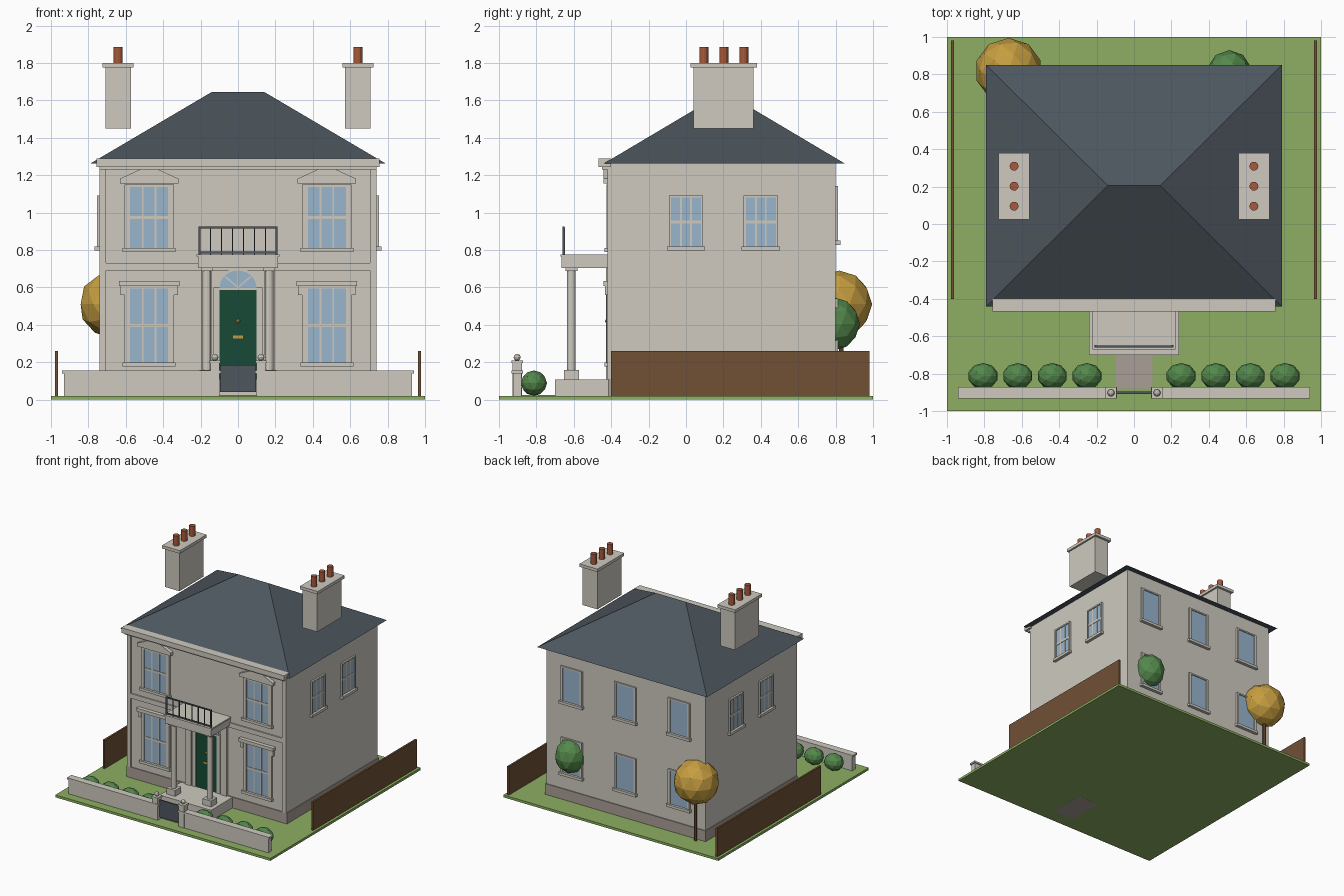
import bpy, bmesh, math
from mathutils import Matrix, Vector

cube = bpy.data.objects.get("Cube")
if cube:
    bpy.data.objects.remove(cube, do_unlink=True)


def material(name, r, g, b):
    m = bpy.data.materials.new(name)
    m.use_nodes = True
    col = [(c / 255) ** 2.2 for c in (r, g, b)] + [1]
    m.diffuse_color = col
    bsdf = m.node_tree.nodes["Principled BSDF"]
    bsdf.inputs["Base Color"].default_value = col
    bsdf.inputs["Roughness"].default_value = 0.8
    return m


STONE = material("pale stone", 205, 201, 191)
SLATE = material("slate grey", 78, 87, 94)
GRASS = material("lawn green", 140, 173, 98)
LEAF = material("leaf green", 84, 135, 76)
GOLD = material("autumn gold", 196, 156, 66)
GLASS = material("window blue", 152, 180, 204)
DOOR = material("door green", 30, 75, 58)
CLAY = material("terracotta", 165, 90, 62)
BROWN = material("timber brown", 112, 82, 56)
TAUPE = material("taupe", 168, 157, 149)


def finish(name, bm, mat, matrix=Matrix()):
    bmesh.ops.transform(bm, matrix=matrix, verts=bm.verts)
    bmesh.ops.recalc_face_normals(bm, faces=bm.faces)
    me = bpy.data.meshes.new(name)
    bm.to_mesh(me)
    bm.free()
    me.materials.append(mat)
    ob = bpy.data.objects.new(name, me)
    bpy.context.collection.objects.link(ob)
    return ob


def boxes(name, mat, parts, matrix=Matrix()):
    """Each part is (x0, x1, y0, y1, z0, z1)."""
    bm = bmesh.new()
    for x0, x1, y0, y1, z0, z1 in parts:
        size = Matrix.Diagonal((x1 - x0, y1 - y0, z1 - z0, 1))
        mid = Matrix.Translation(((x0 + x1) / 2, (y0 + y1) / 2, (z0 + z1) / 2))
        bmesh.ops.create_cube(bm, size=1, matrix=mid @ size)
    return finish(name, bm, mat, matrix)


def cylinder(name, mat, x, y, z0, z1, r, sides=12):
    bm = bmesh.new()
    bmesh.ops.create_cone(bm, cap_ends=True, segments=sides, radius1=r, radius2=r,
                          depth=z1 - z0, matrix=Matrix.Translation((x, y, (z0 + z1) / 2)))
    return finish(name, bm, mat)


def ball(name, mat, loc, scale, detail=2):
    bm = bmesh.new()
    bmesh.ops.create_icosphere(bm, subdivisions=detail, radius=1)
    return finish(name, bm, mat, Matrix.Translation(loc) @ Matrix.Diagonal((*scale, 1)))


def prism(name, mat, outline, y0, y1, matrix=Matrix()):
    """Extrude an x-z outline from y0 to y1."""
    bm = bmesh.new()
    face = bm.faces.new([bm.verts.new((x, y0, z)) for x, z in outline])
    ext = bmesh.ops.extrude_face_region(bm, geom=[face])
    moved = [v for v in ext["geom"] if isinstance(v, bmesh.types.BMVert)]
    bmesh.ops.translate(bm, vec=(0, y1 - y0, 0), verts=moved)
    return finish(name, bm, mat, matrix)


def window(name, origin, angle, w, z0, z1, bars=True, trim=0.03, hood=None):
    """Window on a wall whose outside is local -y; w is half the glass width."""
    M = Matrix.Translation(origin) @ Matrix.Rotation(math.radians(angle), 4, 'Z')
    o = w + trim
    boxes(name + "_glass", GLASS, [(-w, w, -0.006, 0.01, z0, z1)], M)
    frame = [(s * (w + trim / 2) - trim / 2, s * (w + trim / 2) + trim / 2, -0.014, 0.01, z0, z1)
             for s in (-1, 1)]
    frame.append((-o, o, -0.014, 0.01, z1, z1 + 0.012))
    frame.append((-o - 0.01, o + 0.01, -0.026, 0.01, z0 - 0.022, z0))
    if bars:
        zm = (z0 + z1) / 2
        frame.append((-w, w, -0.01, 0.01, zm - 0.009, zm + 0.009))
        frame += [(s * w / 3 - 0.005, s * w / 3 + 0.005, -0.009, 0.01, z0, z1) for s in (-1, 1)]
    if hood == "flat":
        frame.append((-o - 0.03, o + 0.03, -0.032, 0.01, z1 + 0.012, z1 + 0.04))
        frame += [(s * (o + 0.008) - 0.014, s * (o + 0.008) + 0.014, -0.022, 0.01, z1 - 0.035, z1 + 0.012)
                  for s in (-1, 1)]
    boxes(name + "_frame", STONE, frame, M)
    if hood == "pediment":
        e, z = o + 0.025, z1 + 0.018
        prism(name + "_pediment", STONE,
              [(-e, z), (e, z), (e, z + 0.026), (0.05, z + 0.075), (-0.05, z + 0.075), (-e, z + 0.026)],
              -0.03, 0.01, M)


# Garden
boxes("lawn", GRASS, [(-1, 1, -1, 1, 0, 0.02)])
boxes("path", TAUPE, [(-0.1, 0.1, -0.88, -0.57, -0.0005, 0.026)])
for s, side in ((1, "left"), (-1, "right")):
    boxes(side + "_fence", BROWN, [(s * 0.97 - 0.008, s * 0.97 + 0.008, -0.4, 0.98, 0.02, 0.26)])
    a, b = sorted((s * 0.1, s * 0.93))
    boxes(side + "_garden_wall", STONE, [(a, b, -0.925, -0.88, 0.02, 0.14),
                                         (a - 0.01, b + 0.01, -0.932, -0.872, 0.14, 0.155)])
    x = s * 0.123
    boxes(side + "_gate_pier", STONE, [(x - 0.025, x + 0.025, -0.928, -0.878, 0.02, 0.195),
                                       (x - 0.03, x + 0.03, -0.934, -0.872, 0.195, 0.21)])
    ball(side + "_pier_ball", STONE, (x, -0.903, 0.226), (0.019,) * 3)
    for i in range(4):
        ball(f"{side}_hedge_bush_{i + 1}", LEAF, (s * (0.252 + i * 0.185), -0.813, 0.088),
             (0.081, 0.07, 0.068))
boxes("gate", SLATE, [(-0.095, 0.095, -0.908, -0.896, 0.04, 0.185)])
ball("back_bush", LEAF, (0.51, 0.79, 0.405), (0.125, 0.14, 0.142))
ball("autumn_tree_crown", GOLD, (-0.67, 0.82, 0.51), (0.18, 0.175, 0.18))
cylinder("autumn_tree_trunk", BROWN, -0.67, 0.83, 0.01, 0.4, 0.013, 8)

# House body with plinth, corner strips, string course and parapet
boxes("house_walls", STONE, [(-0.74, 0.74, -0.41, 0.8, 0.02, 1.265)])
boxes("plinth", TAUPE, [(-0.747, 0.747, -0.417, 0.807, 0.015, 0.11)])
boxes("front_trim", STONE, [(-0.74, -0.705, -0.42, -0.4, 0.11, 1.24),
                            (0.705, 0.74, -0.42, -0.4, 0.11, 1.24),
                            (-0.705, 0.705, -0.42, -0.4, 0.69, 0.73)])
boxes("parapet", STONE, [(-0.74, 0.74, -0.45, -0.405, 1.23, 1.245),
                         (-0.757, 0.757, -0.468, -0.4, 1.245, 1.288)])

# Hipped roof
bm = bmesh.new()
corners = [bm.verts.new((x, y, 1.262)) for x, y in ((-0.79, -0.44), (0.79, -0.44), (0.79, 0.85), (-0.79, 0.85))]
ridge = [bm.verts.new((x, 0.205, 1.645)) for x in (-0.14, 0.14)]
a, b, c, d = corners
for f in ((d, c, b, a), (a, b, ridge[1], ridge[0]), (b, c, ridge[1]),
          (c, d, ridge[0], ridge[1]), (d, a, ridge[0])):
    bm.faces.new(f)
finish("roof", bm, SLATE)

# Chimneys
for s, side in ((1, "left"), (-1, "right")):
    x = s * 0.641
    boxes(side + "_chimney", STONE, [(x - 0.068, x + 0.068, 0.04, 0.36, 1.45, 1.775),
                                     (x - 0.083, x + 0.083, 0.025, 0.38, 1.775, 1.8)])
    for i in range(3):
        cylinder(f"{side}_chimney_pot_{i + 1}", CLAY, x, 0.095 + i * 0.107, 1.795, 1.885, 0.024)

# Windows
for s, side in ((1, "left"), (-1, "right")):
    window(side + "_lower_window", (s * 0.475, -0.41, 0), 0, 0.102, 0.198, 0.595, hood="flat")
    window(side + "_upper_window", (s * 0.475, -0.41, 0), 0, 0.102, 0.81, 1.137, hood="pediment")
    for y, place in ((0, "front"), (0.4, "back")):
        window(f"{side}_side_{place}_window", (s * 0.74, y, 0), s * 90, 0.08, 0.82, 1.08, trim=0.012)
for i, x in enumerate((-0.5, 0, 0.5)):
    for z, floor in ((0.25, "lower"), (0.85, "upper")):
        window(f"back_{floor}_window_{i + 1}", (x, 0.8, 0), 180, 0.08, z, z + 0.28, bars=False, trim=0.02)

# Front door with fanlight
boxes("door", DOOR, [(-0.098, 0.098, -0.419, -0.4, 0.11, 0.585)])
boxes("door_surround", STONE, [(-0.13, -0.098, -0.426, -0.4, 0.11, 0.6), (0.098, 0.13, -0.426, -0.4, 0.11, 0.6),
                               (-0.13, 0.13, -0.426, -0.4, 0.585, 0.6)])
arc = [(math.cos(math.pi * i / 16), math.sin(math.pi * i / 16)) for i in range(17)]
prism("fanlight", GLASS, [(0.098 * u, 0.6 + 0.09 * v) for u, v in arc], -0.421, -0.4)
prism("fanlight_arch", STONE, [(0.112 * u, 0.6 + 0.1 * v) for u, v in arc], -0.416, -0.4)
for i, angle in enumerate((-50, 0, 50)):
    boxes(f"fanlight_bar_{i + 1}", STONE, [(-0.004, 0.004, -0.425, -0.41, 0, 0.09)],
          Matrix.Translation((0, 0, 0.6)) @ Matrix.Rotation(math.radians(angle), 4, 'Y'))
ball("door_knob", GOLD, (0, -0.422, 0.42), (0.011,) * 3)
boxes("letter_slot", GOLD, [(-0.026, 0.026, -0.424, -0.41, 0.327, 0.342)])

# Porch
boxes("porch_step", STONE, [(-0.24, 0.24, -0.7, -0.405, 0.015, 0.108)])
boxes("porch_canopy", STONE, [(-0.215, 0.215, -0.665, -0.405, 0.705, 0.765),
                              (-0.222, 0.222, -0.672, -0.405, 0.765, 0.777)])
for s, side in ((1, "left"), (-1, "right")):
    x, y = s * 0.167, -0.613
    cylinder(side + "_column", STONE, x, y, 0.15, 0.69, 0.023)
    boxes(side + "_column_blocks", STONE, [(x - 0.04, x + 0.04, y - 0.04, y + 0.04, 0.108, 0.158),
                                           (x - 0.032, x + 0.032, y - 0.032, y + 0.032, 0.688, 0.706)])
    boxes(side + "_pilaster", STONE, [(x - 0.028, x + 0.028, -0.428, -0.4, 0.108, 0.706)])

# Balcony railing
rails = [(-0.212, 0.212, -0.659, -0.649, z, z + 0.01) for z in (0.782, 0.916)]
for i in range(8):
    x = -0.206 + i * 0.412 / 7
    r = 0.006 if i in (0, 7) else 0.003
    rails.append((x - r, x + r, -0.654 - r, -0.654 + r, 0.775, 0.92))
boxes("balcony_railing", SLATE, rails)
